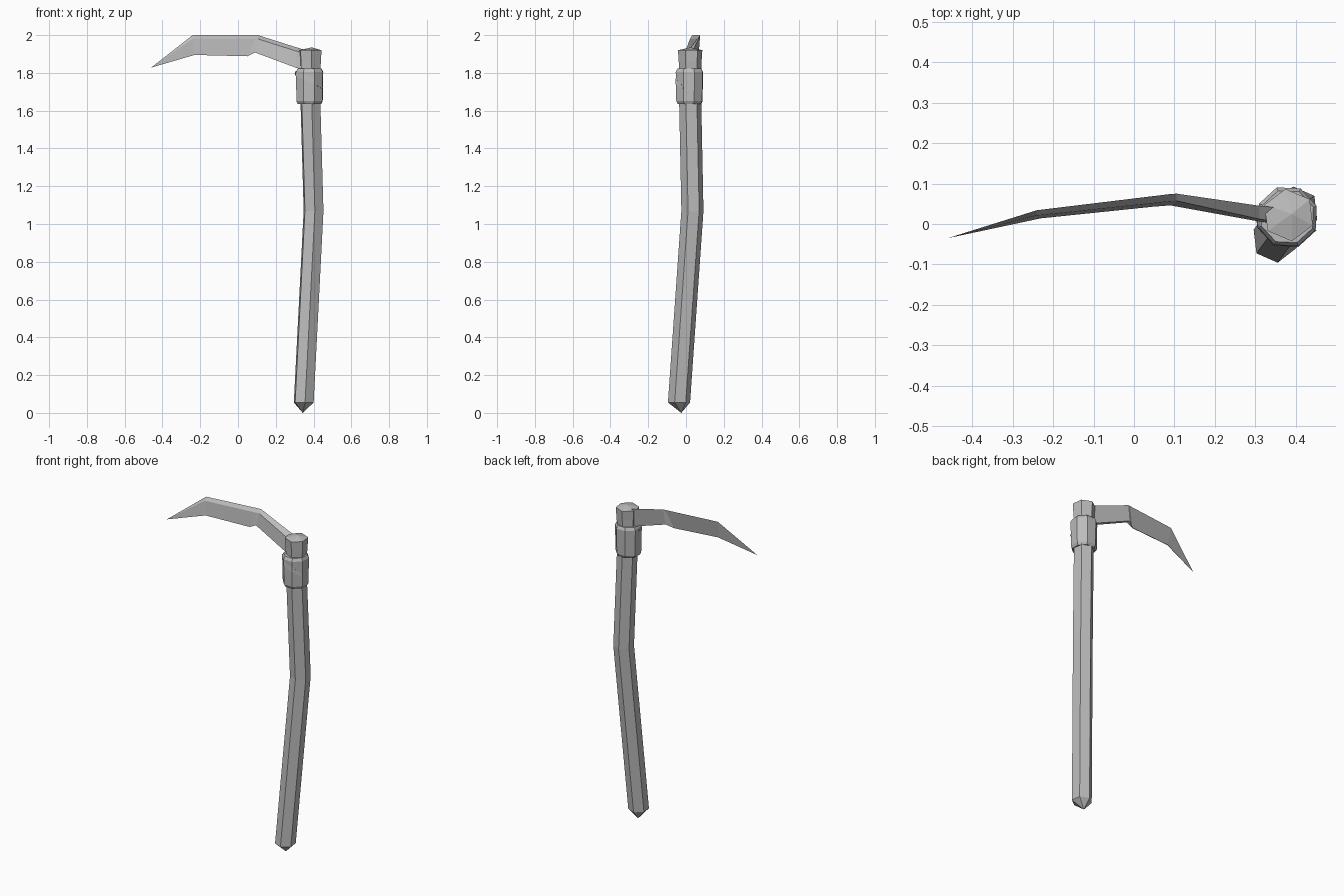
import bpy, bmesh
from math import sin, cos, radians, tau

if "Cube" in bpy.data.objects:
    bpy.data.objects.remove(bpy.data.objects["Cube"])

grey = bpy.data.materials.new("plain_grey")
grey.use_nodes = True
grey.diffuse_color = (0.5, 0.5, 0.5, 1)
grey.node_tree.nodes["Principled BSDF"].inputs["Base Color"].default_value = (0.5, 0.5, 0.5, 1)


def ring(x, y, z, rx, ry, sides, turn):
    """Points of one flat polygon section."""
    return [(x + rx * cos(radians(turn) + tau * i / sides),
             y + ry * sin(radians(turn) + tau * i / sides), z) for i in range(sides)]


def loft(name, sections, start=None, end=None):
    """Skin matching sections; each end is a flat cap or a point."""
    bm = bmesh.new()
    rows = [[bm.verts.new(p) for p in s] for s in sections]
    n = len(rows[0])
    for a, b in zip(rows, rows[1:]):
        for i in range(n):
            j = (i + 1) % n
            bm.faces.new((a[i], a[j], b[j], b[i]))
    for row, tip in ((rows[0], start), (rows[-1], end)):
        if tip:
            v = bm.verts.new(tip)
            for i in range(n):
                bm.faces.new((row[i], row[(i + 1) % n], v))
        else:
            bm.faces.new(row)
    bmesh.ops.recalc_face_normals(bm, faces=bm.faces)
    mesh = bpy.data.meshes.new(name)
    bm.to_mesh(mesh)
    bm.free()
    mesh.materials.append(grey)
    obj = bpy.data.objects.new(name, mesh)
    bpy.context.collection.objects.link(obj)
    return obj


# Bent six-sided handle with a blunt pointed foot
loft("handle", [ring(x, y, z, 0.057, 0.059, 6, -83) for x, y, z in (
    (0.348, -0.037, 0.055), (0.40, 0.034, 1.07), (0.383, 0.022, 1.66))],
    start=(0.343, -0.025, 0.0))

# Binding collar with chamfered rims
loft("collar", [ring(0.379, 0.018, z, r, r, 8, 20) for z, r in (
    (1.635, 0.066), (1.65, 0.074), (1.805, 0.077), (1.822, 0.068))])

# Raised slanting fold around the front of the collar
fold = []
for angle, z, h in ((175, 1.795, 0.01), (200, 1.785, 0.025), (245, 1.765, 0.03),
                    (290, 1.74, 0.03), (335, 1.715, 0.01)):
    c, s = cos(radians(angle)), sin(radians(angle))
    fold.append([(0.379 + r * c, 0.018 + r * s, z + dz)
                 for r, dz in ((0.066, 0), (0.079, 0), (0.077, h), (0.066, h))])
loft("collar_fold", fold)

# Flared butt of the handle above the collar
loft("handle_head", [ring(x, 0.022, z, r, r, 6, -83) for x, z, r in (
    (0.381, 1.80, 0.058), (0.383, 1.86, 0.061), (0.382, 1.92, 0.065))],
    end=(0.39, 0.025, 1.935))

# Hooked blade: bevelled spine on top, thick root, thin cutting edge
# x, front spine y, back spine y, spine z, edge y, edge thickness, edge x, edge z
stations = (
    (0.36, 0.005, 0.040, 1.92, 0.000, 0.030, 0.36, 1.815),
    (0.31, 0.012, 0.045, 1.935, 0.006, 0.030, 0.31, 1.826),
    (0.105, 0.057, 0.075, 2.0, 0.046, 0.022, 0.09, 1.908),
    (0.09, 0.056, 0.074, 2.0, 0.043, 0.003, 0.05, 1.888),
    (-0.24, 0.021, 0.034, 2.0, 0.014, 0.003, -0.23, 1.895))
loft("blade", [[(x, yf, z - 0.02), (x, yb, z), (ex, ey + t, ez), (ex, ey, ez)]
               for x, yf, yb, z, ey, t, ex, ez in stations],
     end=(-0.46, -0.035, 1.828))
